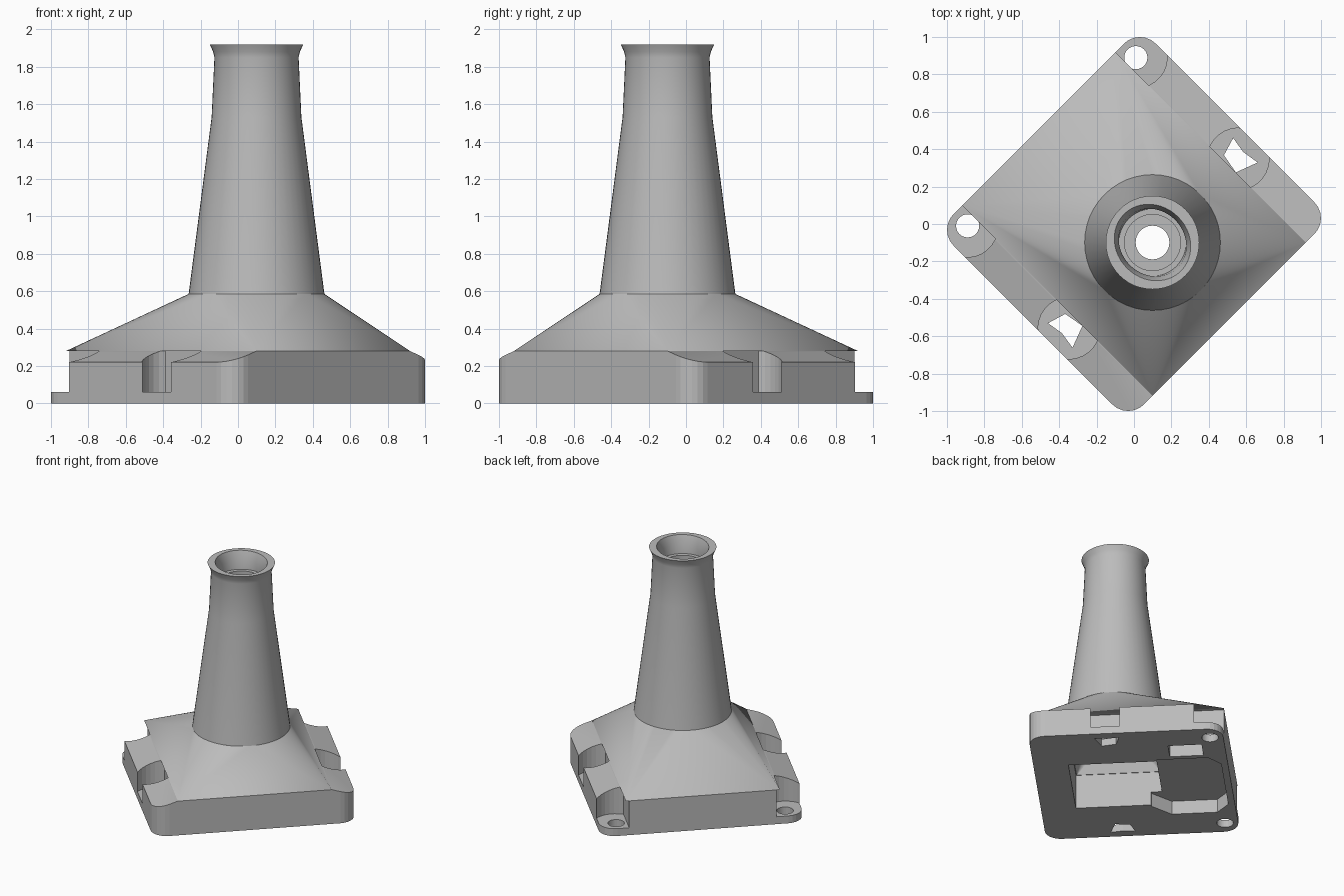
import bpy, bmesh, math
from mathutils import Matrix

if "Cube" in bpy.data.objects:
    bpy.data.objects.remove(bpy.data.objects["Cube"])

# Single grey finish
grey = bpy.data.materials.new("grey")
grey.use_nodes = True
colour = (0.5, 0.5, 0.5, 1)
grey.diffuse_color = colour
grey.node_tree.nodes["Principled BSDF"].inputs["Base Color"].default_value = colour

# Everything is laid out square-on, then turned to sit diagonally
TURN = Matrix.Rotation(math.pi / 4, 4, "Z")
AXIS = -0.14      # tower axis, along the long direction of the base


def finish(name, bm, helper=False):
    bmesh.ops.recalc_face_normals(bm, faces=bm.faces)
    bm.transform(TURN)
    mesh = bpy.data.meshes.new(name)
    bm.to_mesh(mesh)
    bm.free()
    mesh.materials.append(grey)
    obj = bpy.data.objects.new(name, mesh)
    bpy.context.collection.objects.link(obj)
    obj.hide_render = helper
    if helper:
        obj.display_type = "WIRE"
    return obj


def prism(name, points, z0, z1, helper=True):
    bm = bmesh.new()
    face = bm.faces.new([bm.verts.new((x, y, z0)) for x, y in points])
    top = bmesh.ops.extrude_face_region(bm, geom=[face])["geom"]
    bmesh.ops.translate(bm, vec=(0, 0, z1 - z0),
                        verts=[v for v in top if isinstance(v, bmesh.types.BMVert)])
    return finish(name, bm, helper)


def rect(x0, x1, y0, y1):
    return [(x0, y0), (x1, y0), (x1, y1), (x0, y1)]


def circle(cx, cy, r, n=24):
    return [(cx + r * math.cos(2 * math.pi * i / n),
             cy + r * math.sin(2 * math.pi * i / n)) for i in range(n)]


def rounded_rect(hx, hy, r, n=6):
    pts = []
    for q, (sx, sy) in enumerate([(1, 1), (-1, 1), (-1, -1), (1, -1)]):
        for i in range(n + 1):
            a = math.pi / 2 * (q + i / n)
            pts.append((sx * (hx - r) + r * math.cos(a),
                        sy * (hy - r) + r * math.sin(a)))
    return pts


def square_to_round(name, corners, z0, r, z1, n=64, helper=False):
    """Closed hood: each corner fans to a quarter of the ring."""
    bm = bmesh.new()
    low = [bm.verts.new((x, y, z0)) for x, y in corners]
    ring = [bm.verts.new((x, y, z1)) for x, y in circle(0, AXIS, r, n)]
    quarter = n // 4
    for q in range(4):                 # corners begin at +x, +y
        for i in range(quarter):
            k = q * quarter + i
            bm.faces.new([low[q], ring[k], ring[(k + 1) % n]])
        bm.faces.new([low[q], ring[((q + 1) * quarter) % n], low[(q + 1) % 4]])
    bm.faces.new(low)
    bm.faces.new(ring)
    return finish(name, bm, helper)


def boolean(obj, cutter, op="DIFFERENCE"):
    mod = obj.modifiers.new(cutter.name, "BOOLEAN")
    mod.operation = op
    mod.solver = "EXACT"
    mod.object = cutter


def smooth(obj, angle):
    bpy.ops.object.select_all(action="DESELECT")
    obj.select_set(True)
    bpy.context.view_layer.objects.active = obj
    bpy.ops.object.shade_smooth_by_angle(angle=math.radians(angle))


# Base: rounded block with shoulders that slope to the sides
bm = bmesh.new()
section = [(-0.764, 0), (0.764, 0), (0.764, 0.22), (0.58, 0.28),
           (-0.58, 0.28), (-0.764, 0.22)]
ends = [[bm.verts.new((x, y, z)) for x, z in section] for y in (-0.8, 0.8)]
for end in ends:
    bm.faces.new(end)
for i in range(6):
    j = (i + 1) % 6
    bm.faces.new([ends[0][i], ends[0][j], ends[1][j], ends[1][i]])
base = finish("base", bm)
boolean(base, prism("base_outline", rounded_rect(0.764, 0.72, 0.12), -0.1, 0.4),
        "INTERSECT")

# Bolt pockets, bolt holes and tapered slots on both shoulders
slot = [(0.70, -0.05), (0.685, -0.14), (0.70, -0.235), (0.58, -0.19), (0.60, -0.08)]
for s, side in ((1, "left"), (-1, "right")):
    for part, cy in (("corner", 0.622), ("middle", -0.148)):
        outline = [(s * max(x, 0.555), y) for x, y in circle(0.64, cy, 0.165)]
        if part == "corner":           # open the pocket out past the corner
            outline = [(x, y + 0.2 if y > cy + 0.01 else y) for x, y in outline]
            outline = [(s * 0.555, cy - 0.14)] + [
                (s * (0.64 + 0.165 * math.cos(a)), cy + 0.165 * math.sin(a))
                for a in [math.pi * (1.33 + 0.067 * i) for i in range(11)]
            ] + [(s * 0.9, cy), (s * 0.9, 0.9), (s * 0.555, 0.9)]
        else:
            half = [(s * 0.555, cy + 0.14)] + [
                (s * (0.64 + 0.165 * math.cos(a)), cy + 0.165 * math.sin(a))
                for a in [math.radians(120 - 12 * i) for i in range(8)]]
            mirrored = [(x, 2 * cy - y) for x, y in reversed(half)]
            outline = half + [(s * 0.9, half[-1][1]), (s * 0.9, mirrored[0][1])] + mirrored
        boolean(base, prism(f"{part}_pocket_{side}", outline, 0.06, 0.4))
    boolean(base, prism(f"bolt_hole_{side}", circle(s * 0.636, 0.622, 0.062), -0.1, 0.2))
    boolean(base, prism(f"slot_{side}", [(s * x, y) for x, y in slot], -0.1, 0.2))

# Underside: central opening, chamfered recess and small pocket
boolean(base, prism("central_opening", rect(-0.32, 0.32, AXIS - 0.32, AXIS + 0.32),
                    -0.1, 0.4))
recess = [(-0.47, 0.24), (-0.47, 0.58), (-0.36, 0.67), (0.24, 0.67),
          (0.34, 0.58), (0.34, 0.2), (0.24, 0.1), (-0.34, 0.1)]
boolean(base, prism("recess", recess, -0.1, 0.11))
boolean(base, prism("small_pocket", rect(0.38, 0.54, 0.3, 0.55), -0.1, 0.2))

# Hood: rectangle blending up to the round tower foot
hood = square_to_round(
    "hood", [(0.58, 0.72), (-0.58, 0.72), (-0.58, -0.72), (0.58, -0.72)],
    0.28, 0.363, 0.585)
boolean(hood, square_to_round(
    "hood_cavity", [(0.32, AXIS + 0.32), (-0.32, AXIS + 0.32),
                    (-0.32, AXIS - 0.32), (0.32, AXIS - 0.32)],
    0.27, 0.17, 0.6, helper=True))

# Tower: lathed tapering tube with flared lip and stepped bore
profile = [(0.363, 0.585), (0.24, 1.53), (0.225, 1.85), (0.232, 1.88), (0.25, 1.92),
           (0.215, 1.92), (0.19, 1.85), (0.18, 1.78), (0.15, 1.78),
           (0.15, 1.74), (0.09, 1.74), (0.09, 1.7), (0.17, 1.6), (0.17, 0.585)]
N = 48
bm = bmesh.new()
rings = [[bm.verts.new((x * (0.9 if 4 < k < 7 else 1), y + AXIS, z))
          for x, y in circle(0, 0, r, N)] for k, (r, z) in enumerate(profile)]
for k, ring in enumerate(rings):
    nxt = rings[(k + 1) % len(rings)]
    for i in range(N):
        j = (i + 1) % N
        bm.faces.new([ring[i], ring[j], nxt[j], nxt[i]])
tower = finish("tower", bm)

smooth(base, 25)
smooth(hood, 25)
smooth(tower, 35)
